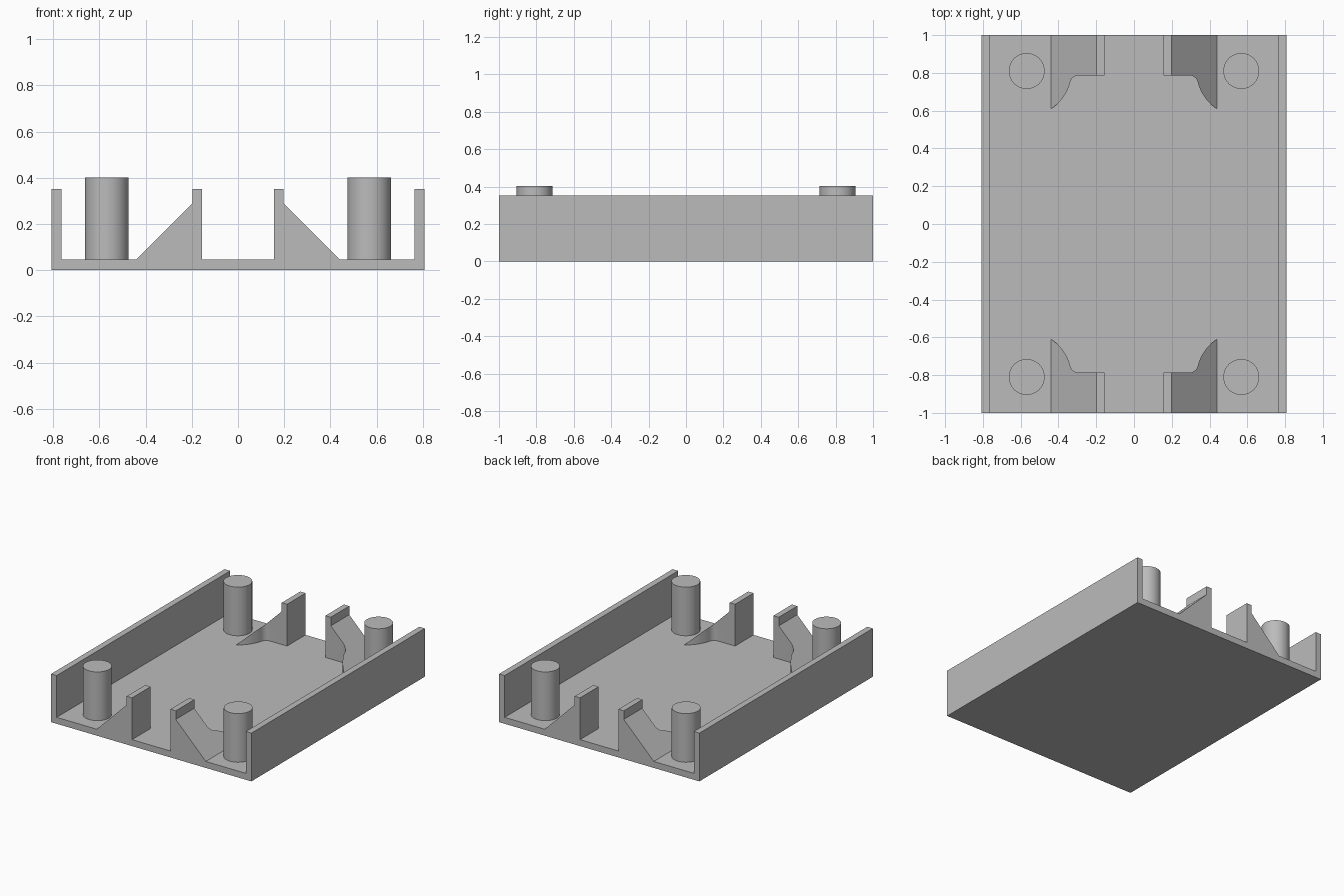
import bpy, bmesh, math

cube = bpy.data.objects.get("Cube")
if cube:
    bpy.data.objects.remove(cube, do_unlink=True)

grey = bpy.data.materials.new("plain_grey")
grey.use_nodes = True
colour = (0.5, 0.5, 0.5, 1)
grey.diffuse_color = colour
grey.node_tree.nodes["Principled BSDF"].inputs["Base Color"].default_value = colour

HALF_W, HALF_L = 0.808, 1.0
FLOOR, WALL, POST = 0.047, 0.352, 0.402   # heights
POST_X, POST_Y, POST_R = 0.568, 0.81, 0.095
TAB_IN, TAB_OUT, TAB_Y = 0.155, 0.198, 0.787
TOE = 0.44                                 # outer foot of the slope
CLEAR_R = 0.238                            # round swell about each post


def prism(name, outline, extrude, mirror=(False, False), smooth=False):
    """Extrude a closed outline of 3D points and mirror it about the centre."""
    bm = bmesh.new()
    face = bm.faces.new([bm.verts.new(p) for p in outline])
    geom = bmesh.ops.extrude_face_region(bm, geom=[face])["geom"]
    for v in geom:
        if isinstance(v, bmesh.types.BMVert):
            v.co = extrude(v.co)
    bmesh.ops.remove_doubles(bm, verts=bm.verts, dist=1e-5)
    bmesh.ops.recalc_face_normals(bm, faces=bm.faces)
    mesh = bpy.data.meshes.new(name)
    bm.to_mesh(mesh)
    bm.free()
    mesh.materials.append(grey)
    obj = bpy.data.objects.new(name, mesh)
    bpy.context.collection.objects.link(obj)
    if any(mirror):
        mod = obj.modifiers.new("Mirror", "MIRROR")
        mod.use_axis = (*mirror, False)
        mod.use_mirror_merge = False
    if smooth:
        bpy.ops.object.select_all(action="DESELECT")
        obj.select_set(True)
        bpy.context.view_layer.objects.active = obj
        bpy.ops.object.shade_smooth_by_angle(angle=math.radians(30))
    return obj


def arc(cx, cy, r, start, end, steps):
    return [(cx + r * math.cos(a), cy + r * math.sin(a), FLOOR)
            for a in (start + (end - start) * i / steps for i in range(steps + 1))]


def to_height(z):
    return lambda co: (co.x, co.y, z)


# Tray: a channel section run from front to back
inner = HALF_W - 0.045
section = [(-HALF_W, 0), (HALF_W, 0), (HALF_W, WALL), (inner, WALL),
           (inner, FLOOR), (-inner, FLOOR), (-inner, WALL), (-HALF_W, WALL)]
prism("tray", [(x, -HALF_L, z) for x, z in section],
      lambda co: (co.x, HALF_L, co.z))

# Four corner posts
prism("corner_posts", arc(POST_X, POST_Y, POST_R, 0, math.tau, 48)[:-1],
      to_height(POST), (True, True), True)

# Four upright tabs
prism("upright_tabs", [(TAB_IN, TAB_Y, FLOOR), (TAB_OUT, TAB_Y, FLOOR),
                       (TAB_OUT, HALF_L, FLOOR), (TAB_IN, HALF_L, FLOOR)],
      to_height(WALL), (True, True))

# Sloped braces: straight edge, small fillet, then an arc about the post
fillet = 0.045
fy = TAB_Y - fillet
fx = POST_X - math.sqrt((CLEAR_R + fillet) ** 2 - (POST_Y - fy) ** 2)
touch = math.atan2(POST_Y - fy, POST_X - fx)
toe_angle = math.pi + math.acos((POST_X - TOE) / CLEAR_R)
outline = [(TAB_OUT, HALF_L, FLOOR), (TAB_OUT, TAB_Y, FLOOR)]
outline += arc(fx, fy, fillet, math.pi / 2, touch, 8)
outline += arc(POST_X, POST_Y, CLEAR_R, math.pi + touch, toe_angle, 12)[1:]
outline += [(TOE, HALF_L, FLOOR)]
prism("sloped_braces", outline,
      lambda co: (co.x, co.y, FLOOR + max(0, TOE - co.x)), (True, True), True)
